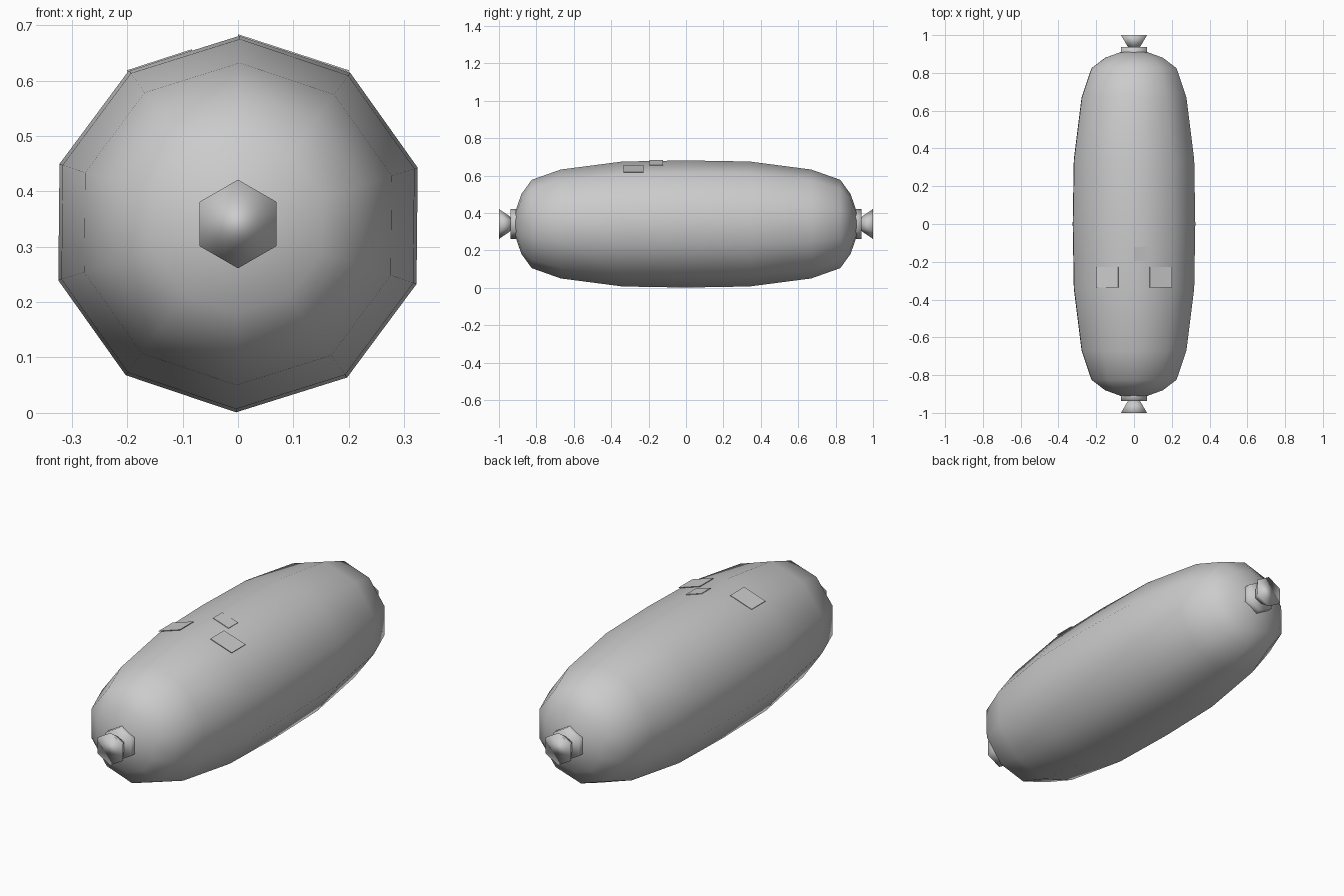
import bpy, bmesh, math
from mathutils import Matrix

default = bpy.data.objects.get("Cube")
if default:
    bpy.data.objects.remove(default, do_unlink=True)

grey = bpy.data.materials.new("plain grey")
grey.use_nodes = True
COLOUR = (0.6, 0.6, 0.6, 1)
grey.diffuse_color = COLOUR
grey.node_tree.nodes["Principled BSDF"].inputs["Base Color"].default_value = COLOUR

MID_Z = 0.341


def finish(name, bm, smooth=True):
    bmesh.ops.recalc_face_normals(bm, faces=bm.faces)
    mesh = bpy.data.meshes.new(name)
    bm.to_mesh(mesh)
    bm.free()
    mesh.materials.append(grey)
    for face in mesh.polygons:
        face.use_smooth = smooth
    obj = bpy.data.objects.new(name, mesh)
    bpy.context.collection.objects.link(obj)
    return obj


def lathe(name, profile, sides, twist=0.0):
    """Rings of (y, radius) around the long axis, with a corner on top."""
    bm = bmesh.new()
    rings = []
    for y, r in profile:
        angles = [2 * math.pi * i / sides + twist for i in range(sides)]
        rings.append([bm.verts.new((r * math.sin(a), y, MID_Z + r * math.cos(a)))
                      for a in angles])
    for a, b in zip(rings, rings[1:]):
        for i in range(sides):
            j = (i + 1) % sides
            bm.faces.new((a[i], a[j], b[j], b[i]))
    bm.faces.new(rings[0])
    bm.faces.new(rings[-1])
    return finish(name, bm)


# Sausage body
half = [(0, 0.34), (0.34, 0.334), (0.67, 0.291), (0.825, 0.236),
        (0.88, 0.16), (0.915, 0.06)]
body = [(-y, r) for y, r in reversed(half)] + half[1:]
lathe("sausage_body", body, 10, math.radians(0.6))

# Knotted casing ends
for label, s in (("front", -1), ("back", 1)):
    lathe(label + "_collar", [(s * 0.88, 0.08), (s * 0.938, 0.08)], 6)
    lathe(label + "_tied_end", [(s * 0.93, 0.032), (s * 1.0, 0.08)], 6)


# Thin plates lying on the two top facets
def plate(name, side, x0, x1, y0, y1):
    bm = bmesh.new()
    bmesh.ops.create_cube(bm, size=1)
    slope = math.radians(18)
    x = (x0 + x1) / 2
    width = (x1 - x0) / math.cos(slope)
    z = 0.682 - x * math.tan(slope)
    place = (Matrix.Translation((side * x, (y0 + y1) / 2, z))
             @ Matrix.Rotation(side * slope, 4, "Y")
             @ Matrix.Diagonal((width, y1 - y0, 0.003, 1)))
    bmesh.ops.transform(bm, matrix=place, verts=bm.verts)
    finish(name, bm, smooth=False)


plate("left_eye", 1, 0.083, 0.2, -0.335, -0.228)
plate("right_eye", -1, 0.083, 0.2, -0.335, -0.228)
plate("nose", 1, 0.0, 0.085, -0.195, -0.122)
